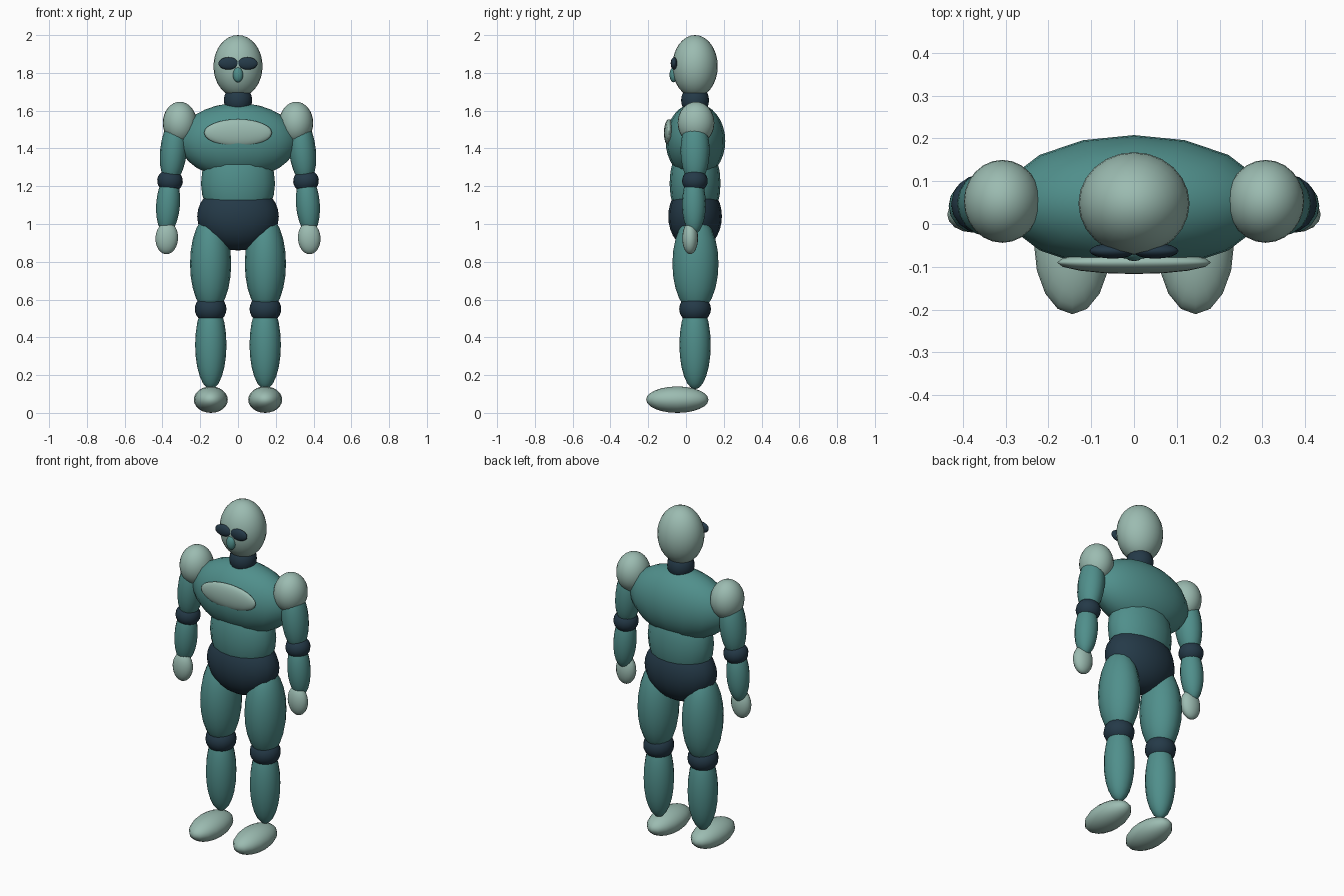
import bpy
import math

if "Cube" in bpy.data.objects:
    bpy.data.objects.remove(bpy.data.objects["Cube"])


def material(name, rgb):
    m = bpy.data.materials.new(name)
    m.diffuse_color = (*rgb, 1.0)
    m.use_nodes = True
    m.node_tree.nodes["Principled BSDF"].inputs["Base Color"].default_value = m.diffuse_color
    return m


TEAL = material("teal", (0.08, 0.275, 0.26))
PALE = material("pale_grey_green", (0.33, 0.50, 0.44))
NAVY = material("dark_navy", (0.018, 0.042, 0.065))


def ellipsoid(name, loc, radii, mat, segments=16, rings=12, tilt=0.0):
    """Smooth ellipsoid; tilt turns it about y, in degrees."""
    bpy.ops.mesh.primitive_uv_sphere_add(
        segments=segments, ring_count=rings, radius=1, location=loc,
        rotation=(0, math.radians(tilt), 0))
    ob = bpy.context.object
    ob.name = name
    ob.scale = radii
    ob.data.materials.append(mat)
    bpy.ops.object.shade_smooth()
    return ob


def pair(name, loc, radii, mat, tilt=0.0, **kw):
    """The same part on both sides of the body."""
    for side, s in (("left", 1), ("right", -1)):
        ellipsoid(f"{name}_{side}", (s * loc[0], loc[1], loc[2]), radii, mat,
                  tilt=s * tilt, **kw)


# head and face
ellipsoid("head", (0, 0.048, 1.835), (0.13, 0.12, 0.165), PALE, 24, 16)
pair("eye", (0.05, -0.063, 1.85), (0.054, 0.018, 0.033), NAVY)
ellipsoid("nose", (0, -0.065, 1.79), (0.027, 0.022, 0.04), TEAL)
ellipsoid("neck", (0, 0.048, 1.655), (0.075, 0.074, 0.08), NAVY)

# torso
ellipsoid("chest", (0, 0.05, 1.44), (0.312, 0.158, 0.20), TEAL, 16, 16)
ellipsoid("chest_plate", (0, -0.09, 1.483), (0.18, 0.027, 0.072), PALE)
ellipsoid("waist", (0, 0.048, 1.215), (0.196, 0.135, 0.24), TEAL)
ellipsoid("pelvis", (0, 0.048, 1.04), (0.216, 0.142, 0.18), NAVY, 16, 16)

# arms
pair("shoulder", (0.308, 0.053, 1.535), (0.09, 0.097, 0.112), PALE,
     segments=24, rings=16)
pair("upper_arm", (0.341, 0.048, 1.39), (0.071, 0.077, 0.18), TEAL, tilt=-6)
pair("elbow", (0.36, 0.047, 1.228), (0.068, 0.068, 0.062), NAVY, tilt=-6)
pair("forearm", (0.37, 0.042, 1.105), (0.063, 0.063, 0.16), TEAL, tilt=-4)
pair("hand", (0.377, 0.022, 0.925), (0.06, 0.042, 0.085), PALE, tilt=-3)

# legs
pair("thigh", (0.145, 0.05, 0.79), (0.109, 0.122, 0.26), TEAL)
pair("knee", (0.145, 0.048, 0.55), (0.084, 0.084, 0.076), NAVY)
pair("shin", (0.144, 0.048, 0.36), (0.083, 0.083, 0.235), TEAL)
pair("foot", (0.144, -0.046, 0.07), (0.09, 0.165, 0.07), PALE)
